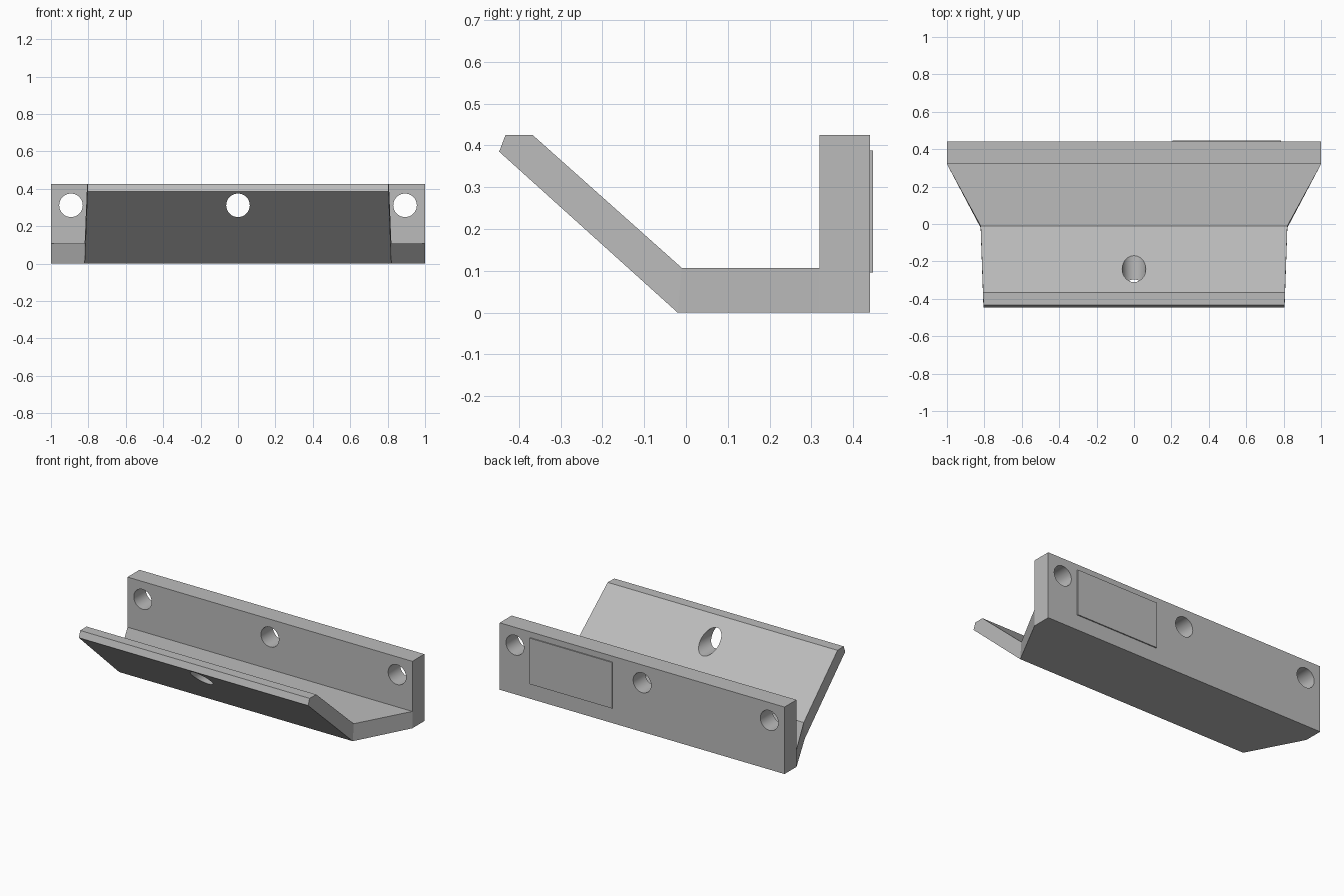
import bpy
import bmesh
import math

default = bpy.data.objects.get("Cube")
if default:
    bpy.data.objects.remove(default, do_unlink=True)

grey = bpy.data.materials.new("plain grey")
grey.use_nodes = True
grey.diffuse_color = (0.5, 0.5, 0.5, 1)
grey.node_tree.nodes["Principled BSDF"].inputs["Base Color"].default_value = (0.5, 0.5, 0.5, 1)

# Side profile as (y, z, half width), running round the bracket
PROFILE = [
    (-0.02, 0, 0.82), (0.32, 0, 1), (0.44, 0, 1),
    (0.44, 0.425, 1), (0.32, 0.425, 1), (0.32, 0.107, 1),
    (-0.01, 0.107, 0.82), (-0.367, 0.425, 0.807),
    (-0.432, 0.425, 0.805), (-0.447, 0.385, 0.805),
]
# Side panels: tapered base, back wall, sloping flap
PANELS = [(0, 1, 5, 6), (1, 2, 3, 4, 5), (0, 6, 7, 8, 9)]


def build_bracket():
    bm = bmesh.new()
    left = [bm.verts.new((w, y, z)) for y, z, w in PROFILE]
    right = [bm.verts.new((-w, y, z)) for y, z, w in PROFILE]
    for i in range(len(PROFILE)):
        j = (i + 1) % len(PROFILE)
        bm.faces.new((left[i], left[j], right[j], right[i]))
    for panel in PANELS:
        for side in (left, right):
            bm.faces.new([side[i] for i in panel])
    bmesh.ops.recalc_face_normals(bm, faces=bm.faces)
    mesh = bpy.data.meshes.new("bracket")
    bm.to_mesh(mesh)
    bm.free()
    obj = bpy.data.objects.new("bracket", mesh)
    bpy.context.collection.objects.link(obj)
    mesh.materials.append(grey)
    return obj


def cut_hole(target, x, start, end):
    # Bore a screw hole along y
    bpy.ops.mesh.primitive_cylinder_add(
        vertices=48, radius=0.063, depth=end - start,
        location=(x, (start + end) / 2, 0.312), rotation=(math.pi / 2, 0, 0))
    cutter = bpy.context.object
    cutter.name = "hole_cutter"
    cutter.hide_render = True
    cutter.data.materials.append(grey)
    mod = target.modifiers.new("hole", "BOOLEAN")
    mod.operation = "DIFFERENCE"
    mod.solver = "EXACT"
    mod.object = cutter
    bpy.ops.object.select_all(action="DESELECT")
    target.select_set(True)
    bpy.context.view_layer.objects.active = target
    bpy.ops.object.modifier_apply(modifier=mod.name)
    bpy.data.objects.remove(cutter, do_unlink=True)


bracket = build_bracket()

# Outer holes pass through the wall; the middle one also pierces the flap
cut_hole(bracket, -0.893, 0.2, 0.6)
cut_hole(bracket, 0.893, 0.2, 0.6)
cut_hole(bracket, 0, -0.7, 0.6)
bpy.ops.object.shade_smooth_by_angle(angle=math.radians(20))

# Thin raised plate on the back of the wall
bpy.ops.mesh.primitive_cube_add(size=1, location=(0.497, 0.4425, 0.242))
plate = bpy.context.object
plate.name = "back_plate"
plate.scale = (0.58, 0.009, 0.292)
plate.data.materials.append(grey)
